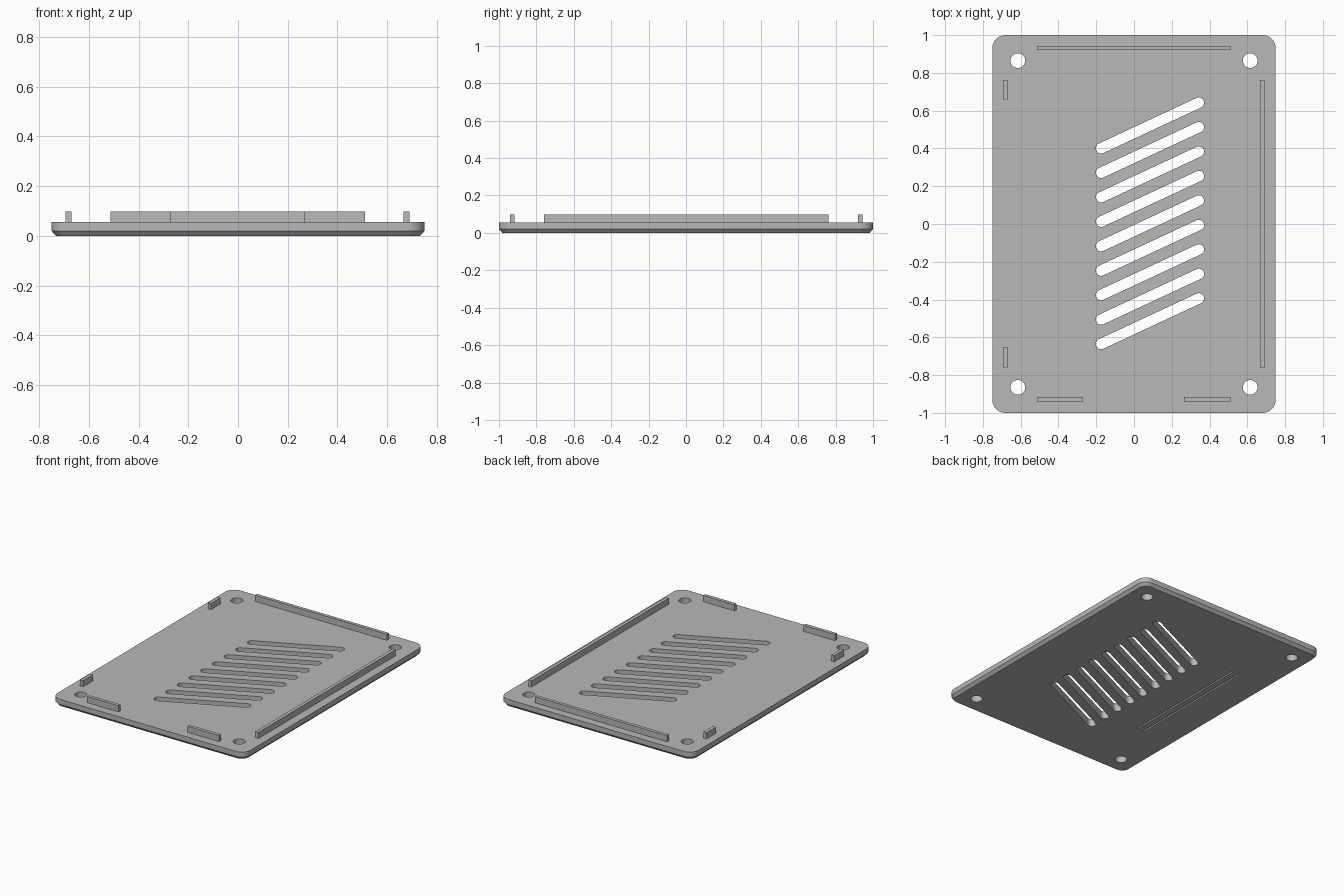
import bpy, bmesh, math
from mathutils import Vector

if "Cube" in bpy.data.objects:
    bpy.data.objects.remove(bpy.data.objects["Cube"])

grey = bpy.data.materials.new("mid grey")
grey.diffuse_color = (0.48, 0.48, 0.48, 1)
grey.use_nodes = True
grey.node_tree.nodes["Principled BSDF"].inputs["Base Color"].default_value = grey.diffuse_color

TOP, RIB_TOP = 0.055, 0.098


def finish(name, bm):
    bmesh.ops.recalc_face_normals(bm, faces=bm.faces)
    me = bpy.data.meshes.new(name)
    bm.to_mesh(me)
    bm.free()
    ob = bpy.data.objects.new(name, me)
    bpy.context.collection.objects.link(ob)
    me.materials.append(grey)
    return ob


def loft(bm, rings):
    """Closed solid through a stack of outlines with equal point counts."""
    rows = [[bm.verts.new(p) for p in ring] for ring in rings]
    n = len(rows[0])
    bm.faces.new(rows[0][::-1])
    bm.faces.new(rows[-1])
    for a, b in zip(rows, rows[1:]):
        for i in range(n):
            j = (i + 1) % n
            bm.faces.new((a[i], a[j], b[j], b[i]))


def box(bm, x0, x1, y0, y1, z0, z1):
    loft(bm, [[(x0, y0, z), (x1, y0, z), (x1, y1, z), (x0, y1, z)] for z in (z0, z1)])


def rounded(w, d, r, z, seg=10):
    """Rounded rectangle outline with half sizes w and d."""
    pts = []
    for k, (sx, sy) in enumerate([(1, 1), (-1, 1), (-1, -1), (1, -1)]):
        for i in range(seg + 1):
            a = math.pi / 2 * (k + i / seg)
            pts.append((sx * (w - r) + r * math.cos(a), sy * (d - r) + r * math.sin(a), z))
    return pts


def capsule(p, q, r, z, seg=12):
    """Slot outline running from p to q with round ends."""
    p, q = Vector(p), Vector(q)
    base = math.atan2(q.y - p.y, q.x - p.x) - math.pi / 2
    pts = []
    for c, start in ((q, base), (p, base + math.pi)):
        for i in range(seg + 1):
            a = start + math.pi * i / seg
            pts.append((c.x + r * math.cos(a), c.y + r * math.sin(a), z))
    return pts


# Cover plate with rounded corners and a chamfered underside
bm = bmesh.new()
loft(bm, [rounded(0.732, 0.982, 0.052, 0),
          rounded(0.75, 1.0, 0.07, 0.02),
          rounded(0.75, 1.0, 0.07, TOP)])
plate = finish("cover_plate", bm)

# Cutter: screw holes, slanted vent slots and two fine grooves underneath
bm = bmesh.new()
for x in (-0.615, 0.615):
    for y in (-0.865, 0.865):
        loft(bm, [[(x + 0.039 * math.cos(t * math.tau / 32), y + 0.039 * math.sin(t * math.tau / 32), z)
                   for t in range(32)] for z in (-0.1, 0.2)])
for i in range(9):
    y = 0.401 - 0.1295 * i
    loft(bm, [capsule((-0.174, y), (0.343, y + 0.241), 0.028, z) for z in (-0.1, 0.2)])
for x in (-0.435, -0.492):
    box(bm, x - 0.006, x + 0.006, -0.485, 0.485, -0.1, 0.01)
cutter = finish("opening_cutter", bm)
cutter.hide_render = True

cut = plate.modifiers.new("openings", 'BOOLEAN')
cut.operation = 'DIFFERENCE'
cut.solver = 'EXACT'
cut.object = cutter
bpy.context.view_layer.objects.active = plate
plate.select_set(True)
bpy.ops.object.modifier_apply(modifier="openings")
bpy.data.objects.remove(cutter)
bpy.ops.object.shade_smooth_by_angle(angle=math.radians(30))

# Locating ribs around the rim
ribs = {
    "back_rib": (-0.513, 0.511, 0.92, 0.943),
    "right_rib": (0.666, 0.69, -0.76, 0.763),
    "left_rib_back": (-0.694, -0.67, 0.658, 0.763),
    "left_rib_front": (-0.694, -0.67, -0.76, -0.652),
    "front_rib_left": (-0.513, -0.27, -0.941, -0.917),
    "front_rib_right": (0.265, 0.511, -0.941, -0.917),
}
for name, (x0, x1, y0, y1) in ribs.items():
    bm = bmesh.new()
    box(bm, x0, x1, y0, y1, TOP - 0.005, RIB_TOP)
    finish(name, bm)
